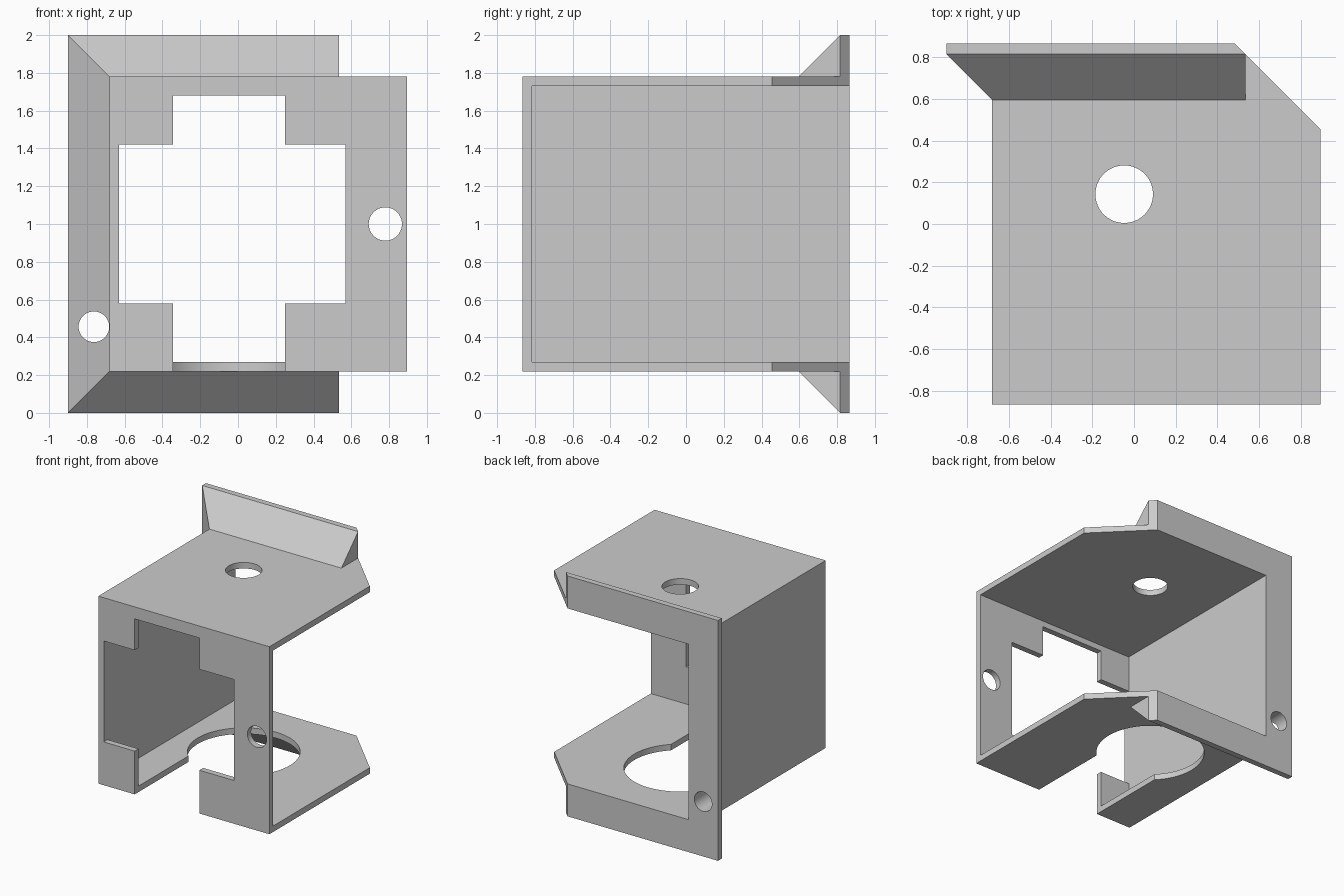
import bpy, bmesh
from math import cos, sin, pi

cube = bpy.data.objects.get("Cube")
if cube:
    bpy.data.objects.remove(cube, do_unlink=True)

grey = bpy.data.materials.new("plain grey")
grey.use_nodes = True
colour = (0.6, 0.6, 0.6, 1)
grey.diffuse_color = colour
grey.node_tree.nodes["Principled BSDF"].inputs["Base Color"].default_value = colour


def loft(name, rings):
    """Solid through matching rings of points."""
    bm = bmesh.new()
    loops = [[bm.verts.new(p) for p in ring] for ring in rings]
    for a, b in zip(loops, loops[1:]):
        for i in range(len(a)):
            j = (i + 1) % len(a)
            bm.faces.new((a[i], a[j], b[j], b[i]))
    bm.faces.new(loops[0])
    bm.faces.new(loops[-1])
    bmesh.ops.recalc_face_normals(bm, faces=bm.faces)
    mesh = bpy.data.meshes.new(name)
    bm.to_mesh(mesh)
    bm.free()
    mesh.materials.append(grey)
    obj = bpy.data.objects.new(name, mesh)
    bpy.context.collection.objects.link(obj)
    return obj


def rect(x0, x1, y, z0, z1):
    return [(x0, y, z0), (x1, y, z0), (x1, y, z1), (x0, y, z1)]


def box(name, x0, x1, y0, y1, z0, z1):
    return loft(name, [rect(x0, x1, y, z0, z1) for y in (y0, y1)])


def hole(name, cx, c, r, lo, hi, axis):
    """Cylinder along y or z, centred on x and the remaining axis."""
    ring = [(cx + r * cos(a), c + r * sin(a)) for a in (2 * pi * i / 64 for i in range(64))]
    if axis == "z":
        return loft(name, [[(u, v, t) for u, v in ring] for t in (lo, hi)])
    return loft(name, [[(u, t, v) for u, v in ring] for t in (lo, hi)])


def combine(target, tool, operation):
    mod = target.modifiers.new(tool.name, "BOOLEAN")
    mod.object, mod.operation, mod.solver = tool, operation, "EXACT"
    bpy.context.view_layer.objects.active = target
    bpy.ops.object.modifier_apply(modifier=mod.name)
    bpy.data.objects.remove(tool, do_unlink=True)


LEFT, RIGHT, BACK, LOW, HIGH = -0.68, 0.895, 0.865, 0.22, 1.78
WALL, LIP, END = 0.05, 0.22, 0.535

# Housing block with a flared mounting flange round the back
housing = box("bracket_housing", LEFT, RIGHT, -BACK, BACK, LOW, HIGH)
flange = loft("flange", [
    rect(LEFT + WALL, END, 0.545, LOW + WALL, HIGH - WALL),
    rect(LEFT - LIP, END, 0.815, LOW - LIP, HIGH + LIP),
    rect(LEFT - LIP, END, BACK, LOW - LIP, HIGH + LIP)])
combine(housing, flange, "UNION")

# Hollow interior, open at the back and one side
cutters = [box("interior", LEFT + WALL, 2, -BACK + WALL, 2, LOW + WALL, HIGH - WALL)]

# Stepped front window, running down through the floor
cutters.append(box("wide_window", LEFT + WALL, 0.57, -1, -0.7, 0.58, 1.42))
cutters.append(box("tall_window", -0.345, 0.25, -1, -0.7, 0, 1.68))
cutters.append(box("floor_slot", -0.345, 0.25, -1, 0.14, 0, 0.4))

# Round holes
cutters.append(hole("floor_hole", -0.047, 0.143, 0.425, 0.1, 0.4, "z"))
cutters.append(hole("roof_hole", -0.047, 0.143, 0.138, 1.6, 1.9, "z"))
cutters.append(hole("front_hole", 0.78, 1.0, 0.088, -1, -0.7, "y"))
cutters.append(hole("flange_hole", -0.763, 0.456, 0.081, 0.4, 1, "y"))

# Clipped back corner
corner = [(1.35 - 0.3, 0.3), (2, 0.3), (2, 2), (1.35 - 2, 2)]
cutters.append(loft("corner_clip", [[(x, y, z) for x, y in corner] for z in (-1, 3)]))

for cutter in cutters:
    combine(housing, cutter, "DIFFERENCE")

# Smooth the round hole walls, keep every edge crisp
bpy.ops.object.select_all(action="DESELECT")
housing.select_set(True)
bpy.context.view_layer.objects.active = housing
bpy.ops.object.shade_smooth_by_angle(angle=pi / 9)
